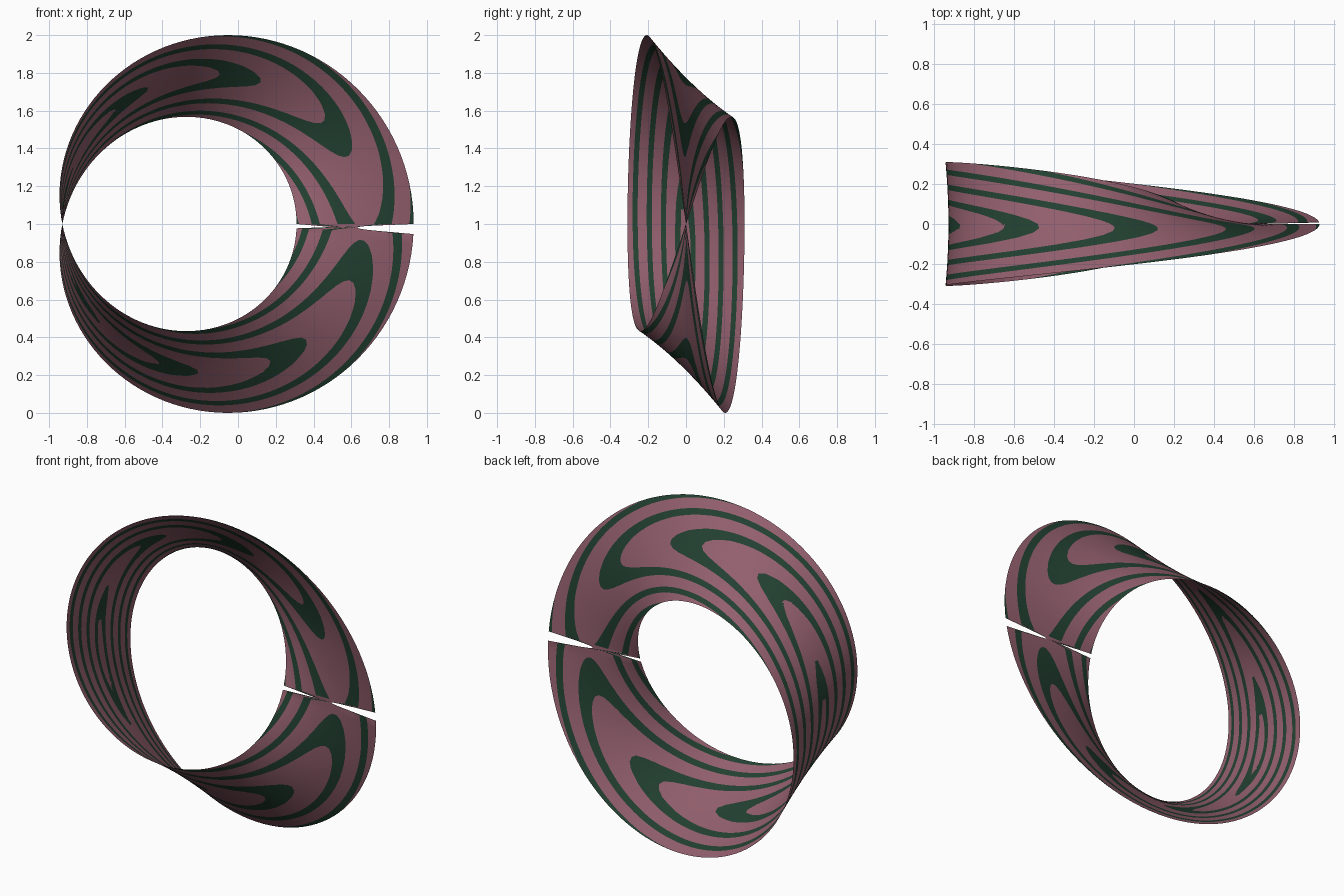
import bpy, bmesh, math
from mathutils import Vector

if "Cube" in bpy.data.objects:
    bpy.data.objects.remove(bpy.data.objects["Cube"])

R, W = 0.775, 0.31          # centre-line radius, half width
NU, NV = 128, 24            # segments around and across
CX = -0.155                 # shift that centres the band on x = 0
U_END = 2 * math.pi * (NU - 1) / NU


def band_point(u, v):
    """Half-twist band standing upright in the xz plane."""
    r = R + v * math.cos(u / 2)
    return Vector((r * math.cos(u) + CX, -v * math.sin(u / 2), 1 + r * math.sin(u)))


def place(u, v):
    # the last segment joins back to the start without flipping (pinched seam)
    if u <= U_END + 1e-6:
        return band_point(u, v)
    t = (u - U_END) / (2 * math.pi - U_END)
    return band_point(U_END, v).lerp(band_point(0, v), t)


def ring(co):
    """Number of grain rings out from the middle of the flat strip."""
    d = math.degrees(co.x) - 190
    v0 = 0.003 - 0.045 * d / 180
    return math.hypot(d / 44, (co.y - v0) / 0.0744)


def material(name, color):
    m = bpy.data.materials.new(name)
    m.diffuse_color = (*color, 1)
    m.use_nodes = True
    m.node_tree.nodes["Principled BSDF"].inputs["Base Color"].default_value = m.diffuse_color
    return m


# flat strip in (u, v)
bm = bmesh.new()
grid = [[bm.verts.new((2 * math.pi * i / NU, W * (2 * j / NV - 1), 0))
         for j in range(NV + 1)] for i in range(NU + 1)]
for i in range(NU):
    for j in range(NV):
        a, b, c, d = grid[i][j], grid[i + 1][j], grid[i + 1][j + 1], grid[i][j + 1]
        bm.faces.new((a, b, c))
        bm.faces.new((a, c, d))

# cut the strip along the borders of the grain stripes
LOW, HIGH = 0.37, 0.73
for level in [n + k for n in range(7) for k in (LOW, HIGH)]:
    cut = set()
    for e in list(bm.edges):
        a, b = e.verts
        fa, fb = ring(a.co) - level, ring(b.co) - level
        if fa * fb < 0:
            cut.add(bmesh.utils.edge_split(e, a, fa / (fa - fb))[1])
    for f in list(bm.faces):
        pair = [v for v in f.verts if v in cut]
        if len(pair) == 2 and not any(pair[1] in e.verts for e in pair[0].link_edges):
            bmesh.utils.face_split(f, pair[0], pair[1])

# colour by ring, then bend the strip into the band
for f in bm.faces:
    f.material_index = int(LOW < ring(f.calc_center_median()) % 1 < HIGH)
    f.smooth = True
for v in bm.verts:
    v.co = place(v.co.x, v.co.y)

mesh = bpy.data.meshes.new("twisted_band")
bm.to_mesh(mesh)
bm.free()
mesh.materials.append(material("dusty_pink", (0.29, 0.115, 0.155)))
mesh.materials.append(material("dark_green", (0.016, 0.052, 0.030)))
band = bpy.data.objects.new("twisted_band", mesh)
bpy.context.collection.objects.link(band)
bpy.context.view_layer.objects.active = band
band.select_set(True)
bpy.ops.object.shade_smooth_by_angle(angle=math.radians(30))
